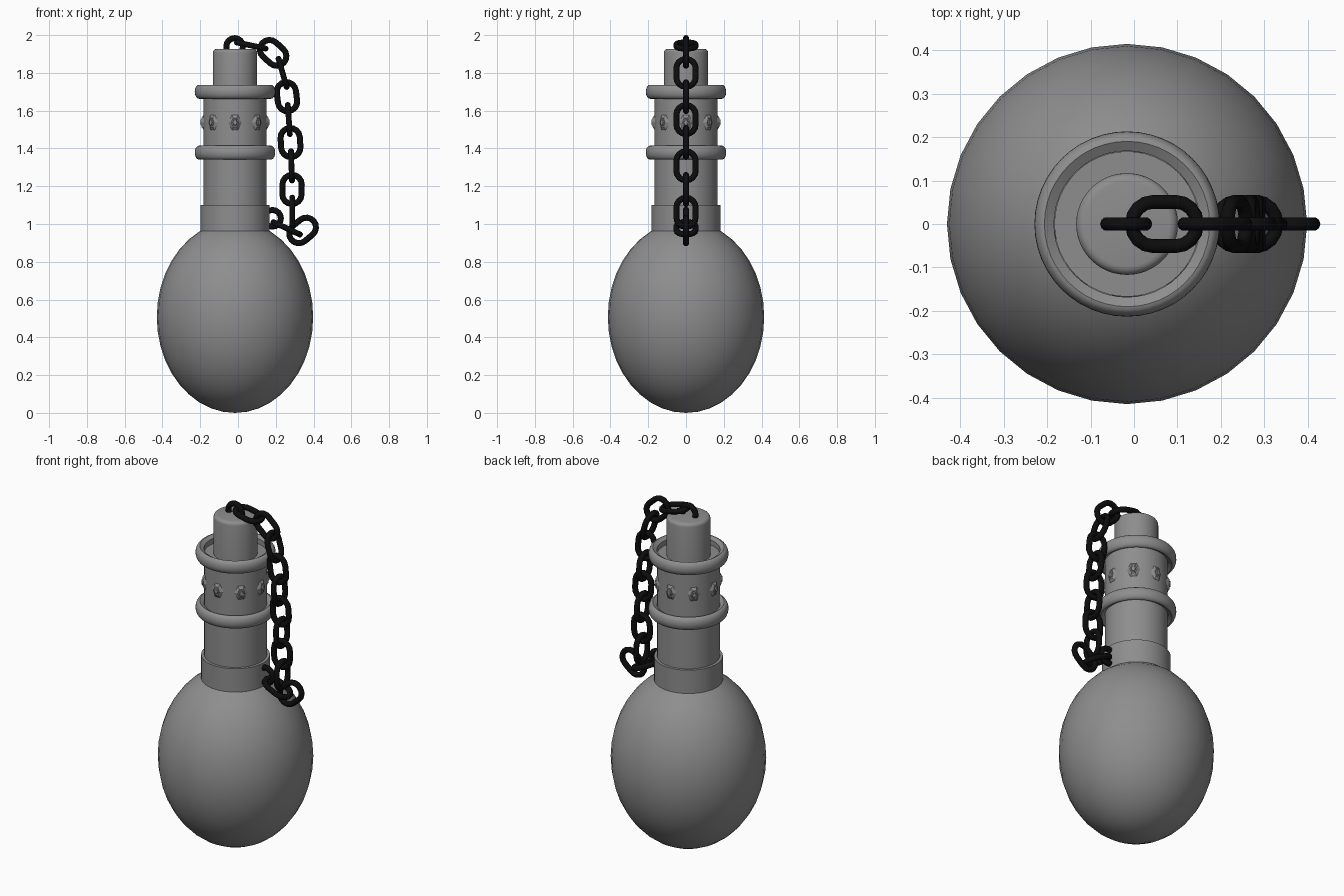
import bpy, bmesh, math
from mathutils import Matrix, Vector

if "Cube" in bpy.data.objects:
    bpy.data.objects.remove(bpy.data.objects["Cube"])

CX = -0.016  # axis of the bottle


def material(name, v):
    m = bpy.data.materials.new(name)
    m.diffuse_color = (v, v, v, 1)
    m.use_nodes = True
    m.node_tree.nodes["Principled BSDF"].inputs["Base Color"].default_value = m.diffuse_color
    return m


black = material("chain_black", 0.004)
grey = material("flask_grey", 0.27)


def finish(name, bm, angle=35, mat=grey):
    bmesh.ops.recalc_face_normals(bm, faces=bm.faces)
    me = bpy.data.meshes.new(name)
    bm.to_mesh(me)
    bm.free()
    ob = bpy.data.objects.new(name, me)
    bpy.context.collection.objects.link(ob)
    me.materials.append(mat)
    bpy.ops.object.select_all(action='DESELECT')
    ob.select_set(True)
    bpy.context.view_layer.objects.active = ob
    if angle:
        bpy.ops.object.shade_smooth_by_angle(angle=math.radians(angle))
    return ob


def cylinder(name, r, z0, z1, bevel=0.0):
    bm = bmesh.new()
    bmesh.ops.create_cone(bm, cap_ends=True, segments=48, radius1=r, radius2=r, depth=z1 - z0,
                          matrix=Matrix.Translation((CX, 0, (z0 + z1) / 2)))
    if bevel:
        rim = [e for e in bm.edges if all(v.co.z > z1 - 1e-4 for v in e.verts)]
        bmesh.ops.bevel(bm, geom=rim, offset=bevel, segments=4, profile=0.5, affect='EDGES')
    return finish(name, bm)


def sweep(bm, count, section, n):
    """Closed loop: section(i, k) gives the points around path point i."""
    rings = [[bm.verts.new(section(i, k)) for k in range(n)] for i in range(count)]
    for i, a in enumerate(rings):
        b = rings[(i + 1) % count]
        for k in range(n):
            bm.faces.new((a[k], b[k], b[(k + 1) % n], a[(k + 1) % n]))


def bead(name, z):
    """Ring around the neck: rounded outside, sloping lip and straight wall inside."""
    bm = bmesh.new()
    seg = 48
    outer = [(0.19 + 0.023 * math.cos(t), 0.037 * math.sin(t))
             for t in (math.pi * (k / 10 - 0.5) for k in range(11))]
    profile = outer + [(0.168, 0.024), (0.168, -0.024)]

    def section(i, k):
        a = 2 * math.pi * i / seg
        r, h = profile[k]
        return (CX + r * math.cos(a), r * math.sin(a), z + h)
    sweep(bm, seg, section, len(profile))
    return finish(name, bm, 28)


def link(name, x, z, deg, edge_on, straight=0.026, radius=0.051, wire=0.016):
    """Oval chain link; deg is its direction in the xz plane."""
    bm = bmesh.new()
    path, n = [], 10
    for side in (0, 1):
        for j in range(9):
            a = -math.pi / 2 + math.pi * side + math.pi * j / 8
            d = Vector((math.cos(a), 0, math.sin(a)))
            # tiny offset keeps the two arcs of a round ring from sharing points
            c = Vector((max(straight, 0.001) * (1 - 2 * side), 0, 0))
            path.append((c + d * radius, d))

    def section(i, k):
        p, d = path[i]
        t = 2 * math.pi * k / n
        return p + d * wire * math.cos(t) + Vector((0, wire * math.sin(t), 0))
    sweep(bm, len(path), section, n)
    m = Matrix.Translation((x, 0, z)) @ Matrix.Rotation(-math.radians(deg), 4, 'Y')
    if edge_on:
        m = m @ Matrix.Rotation(math.pi / 2, 4, 'X')
    bm.transform(m)
    return finish(name, bm, 60, black)


# round flask body
bm = bmesh.new()
bmesh.ops.create_uvsphere(bm, u_segments=32, v_segments=20, radius=1)
bm.transform(Matrix.Translation((CX, 0, 0.508)) @ Matrix.Diagonal((0.414, 0.414, 0.508, 1)))
finish("flask_body", bm, 60)

# collar, neck, stopper and rims
cylinder("collar", 0.183, 0.955, 1.10)
cylinder("neck", 0.167, 0.96, 1.695)
cylinder("stopper", 0.117, 1.60, 1.927, 0.02)
bead("lower_rim", 1.378)
bead("upper_rim", 1.70)

# eight six-sided studs around the neck
for i in range(8):
    bm = bmesh.new()
    for r1, r2, x0, x1 in ((0.056, 0.028, 0.160, 0.177), (0.023, 0.015, 0.172, 0.183)):
        m = (Matrix.Translation((CX, 0, 1.538)) @ Matrix.Rotation(i * math.pi / 4, 4, 'Z')
             @ Matrix.Translation(((x0 + x1) / 2, 0, 0)) @ Matrix.Diagonal((1, 0.7, 1, 1))
             @ Matrix.Rotation(math.pi / 2, 4, 'Y'))
        bmesh.ops.create_cone(bm, cap_ends=True, segments=6, radius1=r1, radius2=r2,
                              depth=x1 - x0, matrix=m)
    finish(f"stud_{i + 1}", bm, 0)

# fixing rings in the stopper and the collar
link("stopper_ring", CX - 0.002, 1.939, 90, False, 0.0, 0.044)
link("collar_ring", 0.182, 1.03, 0, False, 0.0, 0.044)

# hanging chain: x, z, direction; every other link is edge-on to the front
chain = [(0.070, 1.945, -12), (0.186, 1.906, -42), (0.236, 1.800, -74), (0.259, 1.674, -83),
         (0.269, 1.553, -86), (0.278, 1.431, -86), (0.283, 1.308, -88), (0.286, 1.183, -91),
         (0.287, 1.062, -90), (0.342, 0.966, 40), (0.258, 0.977, -25)]
for i, (x, z, deg) in enumerate(chain):
    link(f"chain_link_{i + 1}", x, z, deg, i % 2 == 0)
